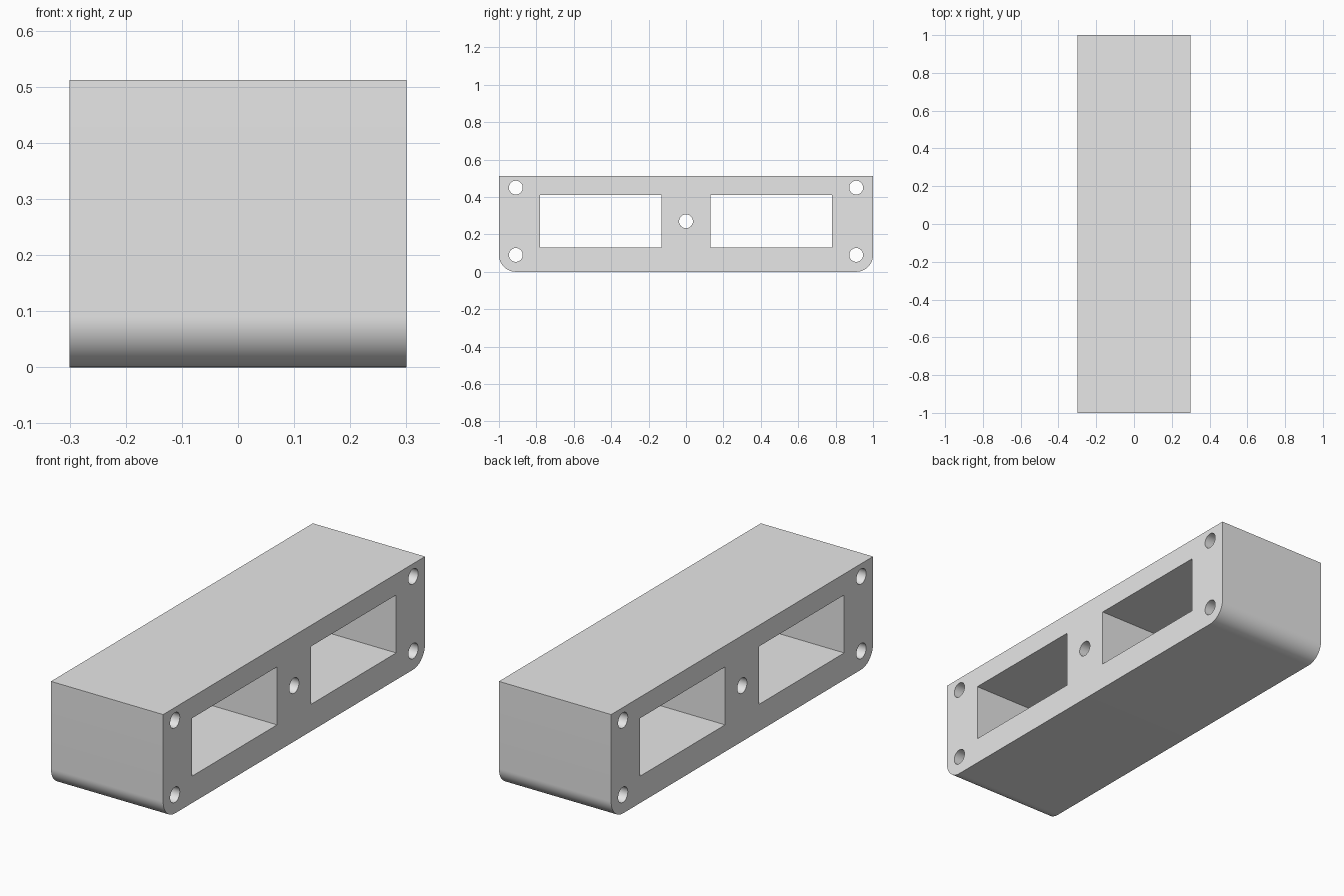
import bpy, bmesh
from math import cos, sin, pi, radians

cube = bpy.data.objects.get("Cube")
if cube:
    bpy.data.objects.remove(cube, do_unlink=True)

HALF_WIDTH, HALF_LENGTH, HEIGHT = 0.3, 1.0, 0.512
CORNER = 0.09
HOLE_RADIUS = 0.037


def arc(cy, cz, r, start, end, steps):
    """Points along an arc in the side plane, both ends included."""
    angles = [start + (end - start) * i / steps for i in range(steps + 1)]
    return [(cy + r * cos(a), cz + r * sin(a)) for a in angles]


def circle(cy, cz):
    return arc(cy, cz, HOLE_RADIUS, 0, 2 * pi, 32)[:-1]


def rectangle(y0, y1, z0, z1):
    return [(y0, z0), (y1, z0), (y1, z1), (y0, z1)]


# Outer outline: square top corners, rounded bottom corners
inner = HALF_LENGTH - CORNER
outline = [(HALF_LENGTH, HEIGHT), (-HALF_LENGTH, HEIGHT)]
outline += arc(-inner, CORNER, CORNER, pi, 1.5 * pi, 16)
outline += arc(inner, CORNER, CORNER, 1.5 * pi, 2 * pi, 16)

# Openings: two windows, four corner holes and one centre hole
loops = [outline, circle(0, 0.27)]
for side in (-1, 1):
    y0, y1 = sorted((side * 0.13, side * 0.78))
    loops.append(rectangle(y0, y1, 0.13, 0.41))
    for z in (CORNER, 0.45):
        loops.append(circle(side * inner, z))

# Fill the pierced profile and extrude it across the width
bm = bmesh.new()
edges = []
for loop in loops:
    verts = [bm.verts.new((-HALF_WIDTH, y, z)) for y, z in loop]
    edges += [bm.edges.new((v, verts[i - 1])) for i, v in enumerate(verts)]
bmesh.ops.triangle_fill(bm, use_beauty=True, use_dissolve=False,
                        edges=edges, normal=(-1, 0, 0))
extruded = bmesh.ops.extrude_face_region(bm, geom=bm.faces[:], use_keep_orig=True)
moved = [g for g in extruded["geom"] if isinstance(g, bmesh.types.BMVert)]
bmesh.ops.translate(bm, verts=moved, vec=(2 * HALF_WIDTH, 0, 0))
bmesh.ops.recalc_face_normals(bm, faces=bm.faces[:])

mesh = bpy.data.meshes.new("pierced_block")
bm.to_mesh(mesh)
bm.free()
block = bpy.data.objects.new("pierced_block", mesh)
bpy.context.collection.objects.link(block)

# Single plain grey
grey = bpy.data.materials.new("light_grey")
grey.use_nodes = True
colour = (0.8, 0.8, 0.8, 1)
grey.diffuse_color = colour
grey.node_tree.nodes["Principled BSDF"].inputs["Base Color"].default_value = colour
mesh.materials.append(grey)

# Smooth curved walls, keep corners crisp
bpy.ops.object.select_all(action="DESELECT")
block.select_set(True)
bpy.context.view_layer.objects.active = block
bpy.ops.object.shade_smooth_by_angle(angle=radians(30))
